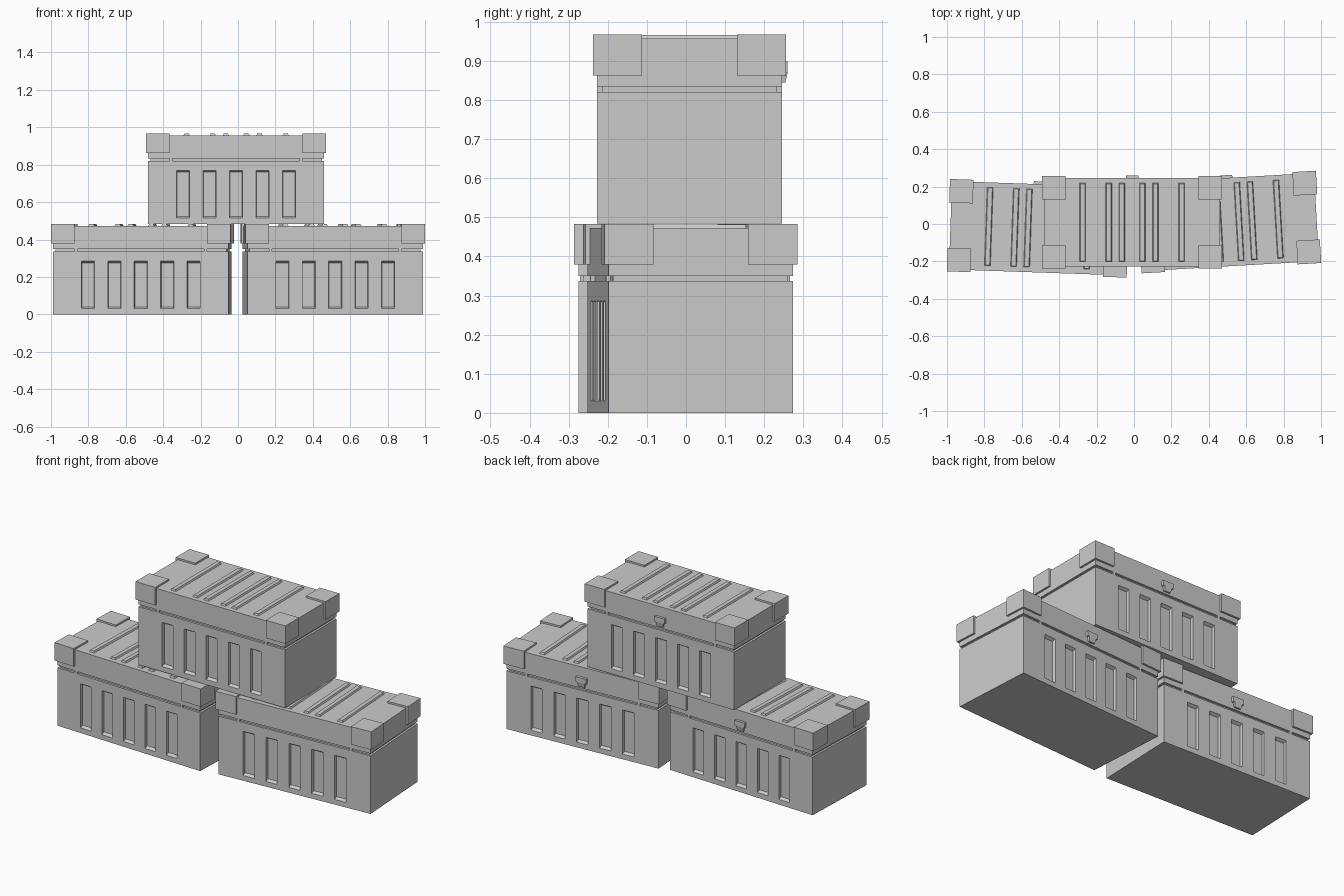
import bpy
import bmesh
from math import radians
from mathutils import Matrix, Vector

default_cube = bpy.data.objects.get("Cube")
if default_cube:
    bpy.data.objects.remove(default_cube)

# Single plain grey finish
grey = bpy.data.materials.new("light_grey")
grey.use_nodes = True
GREY = (0.6, 0.6, 0.6, 1)
grey.diffuse_color = GREY
grey.node_tree.nodes["Principled BSDF"].inputs["Base Color"].default_value = GREY

# Crate proportions (half sizes and heights)
HX, HY = 0.47, 0.236
BODY_TOP, LID_BOTTOM, LID_TOP, CAP_TOP = 0.337, 0.35, 0.473, 0.483
CAP, CAP_BOTTOM, LIP = 0.126, 0.379, 0.011
SLOT_X = [i * 0.1415 for i in range(-2, 3)]
SLOT_HALF, SLOT_LOW, SLOT_HIGH, SLOT_DEPTH = 0.035, 0.03, 0.286, 0.016


def add_box(bm, low, high):
    low, high = Vector(low), Vector(high)
    size = Matrix.Diagonal((*(high - low), 1))
    place = Matrix.Translation((low + high) / 2) @ size
    return bmesh.ops.create_cube(bm, size=1, matrix=place)["verts"]


def make_mesh(name, build):
    bm = bmesh.new()
    build(bm)
    bmesh.ops.recalc_face_normals(bm, faces=bm.faces)
    mesh = bpy.data.meshes.new(name)
    bm.to_mesh(mesh)
    bm.free()
    mesh.materials.append(grey)
    return mesh


# Body with five recessed slots in the front and back walls
def build_body(bm):
    add_box(bm, (-HX, -HY, 0), (HX, HY, BODY_TOP))
    cuts = [((x + s * SLOT_HALF, 0, 0), (1, 0, 0)) for x in SLOT_X for s in (-1, 1)]
    cuts += [((0, 0, z), (0, 0, 1)) for z in (SLOT_LOW, SLOT_HIGH)]
    for point, normal in cuts:
        geom = bm.verts[:] + bm.edges[:] + bm.faces[:]
        bmesh.ops.bisect_plane(bm, geom=geom, plane_co=point, plane_no=normal)
    slots = []
    for face in bm.faces:
        c = face.calc_center_median()
        in_slot = any(abs(c.x - x) < 0.01 for x in SLOT_X)
        if abs(face.normal.y) > 0.9 and in_slot and SLOT_LOW < c.z < SLOT_HIGH:
            slots.append(face)
    for face in bmesh.ops.extrude_discrete_faces(bm, faces=slots)["faces"]:
        c = face.calc_center_median()
        for v in face.verts:
            v.co.x = c.x + (v.co.x - c.x) * 0.92
            v.co.z = c.z + (v.co.z - c.z) * 0.92
            v.co.y -= SLOT_DEPTH if c.y > 0 else -SLOT_DEPTH


# Recessed seam with small bridges on the long sides
def build_seam(bm):
    add_box(bm, (-HX + 0.012, -HY + 0.012, BODY_TOP), (HX - 0.012, HY - 0.012, LID_BOTTOM))
    for x in (-0.347, 0.347):
        for y in (-HY + 0.007, HY - 0.007):
            add_box(bm, (x - 0.008, y - 0.007, BODY_TOP), (x + 0.008, y + 0.007, LID_BOTTOM))


def build_lid(bm):
    add_box(bm, (-HX, -HY, LID_BOTTOM), (HX, HY, LID_TOP))


# Raised ribs with sloping sides across the lid
def build_ribs(bm):
    for x in (0.055, 0.125, 0.265):
        for side in (-1, 1):
            c = x * side
            for v in add_box(bm, (c - 0.017, -0.21, LID_TOP - 0.002), (c + 0.017, 0.21, CAP_TOP - 0.001)):
                if v.co.z > LID_TOP:
                    v.co.x = c + (v.co.x - c) * 0.7
                    v.co.y *= 0.98


# Corner guards
def build_caps(bm):
    ox, oy = HX + LIP, HY + LIP
    for x in (-ox, ox - CAP):
        for y in (-oy, oy - CAP):
            add_box(bm, (x, y, CAP_BOTTOM), (x + CAP, y + CAP, CAP_TOP))


# Rear latch: wide block above a narrower tapered tongue
def build_latch(bm):
    add_box(bm, (-0.033, HY - 0.005, 0.387), (0.033, HY + 0.015, 0.416))
    for v in add_box(bm, (-0.024, HY - 0.005, 0.361), (0.024, HY + 0.015, 0.387)):
        if v.co.z < 0.37:
            v.co.x *= 0.8
            v.co.y = min(v.co.y, HY + 0.009)


parts = {
    "body": build_body, "seam": build_seam, "lid": build_lid,
    "ribs": build_ribs, "corner_caps": build_caps, "latch": build_latch,
}
meshes = {name: make_mesh(name, build) for name, build in parts.items()}

# Two slightly turned crates with a third stacked on top
crates = {
    "left_crate": ((0.5065, 0.0105, 0), 3.3),
    "right_crate": ((-0.5115, -0.023, 0), -2.0),
    "top_crate": ((-0.01, 0.009, 0.484), 0),
}
for crate, (place, angle) in crates.items():
    for part, mesh in meshes.items():
        obj = bpy.data.objects.new(f"{crate}_{part}", mesh)
        obj.matrix_world = Matrix.Translation(place) @ Matrix.Rotation(radians(angle), 4, "Z")
        bpy.context.collection.objects.link(obj)
